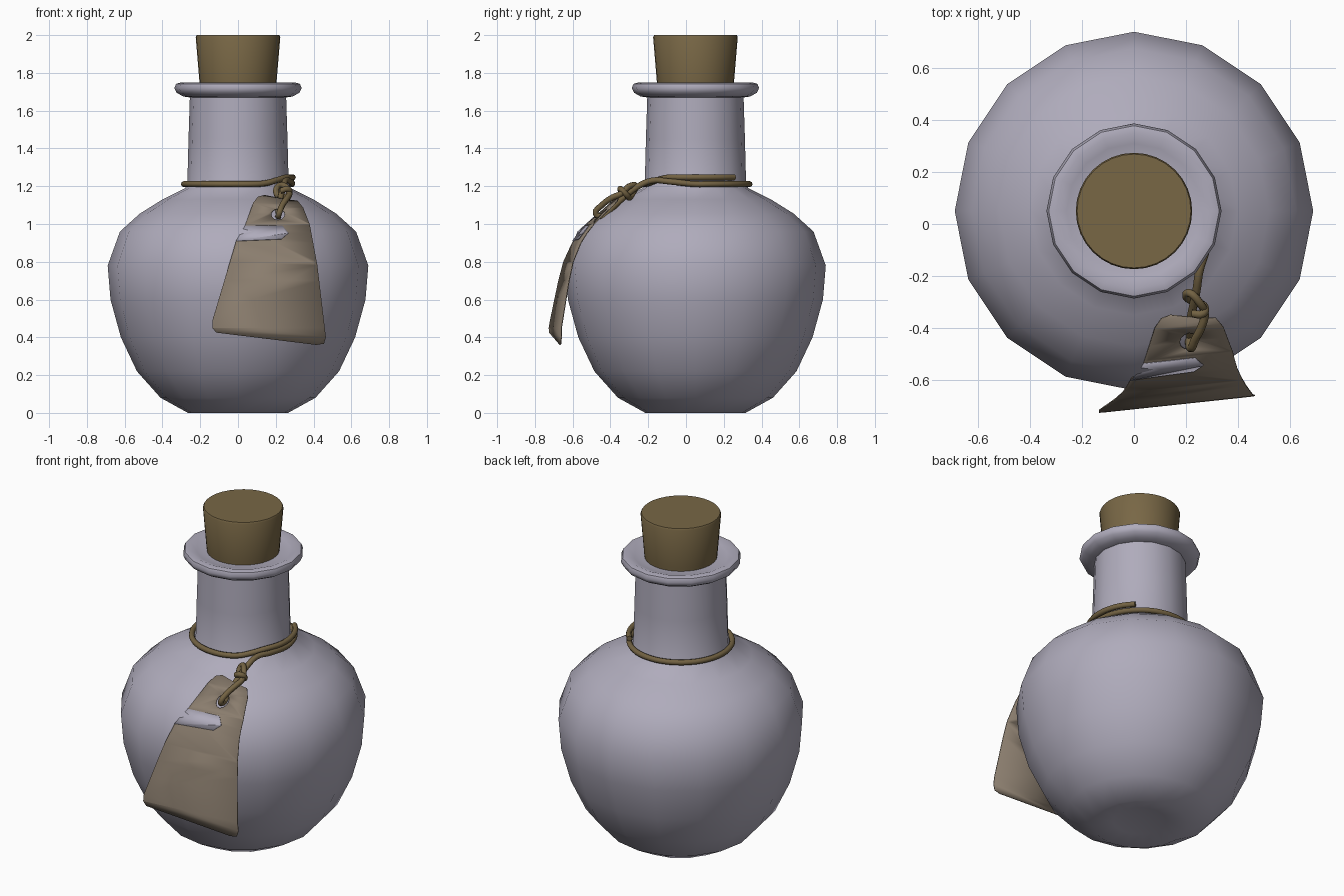
import bpy, bmesh, math
from mathutils import Vector

if "Cube" in bpy.data.objects:
    bpy.data.objects.remove(bpy.data.objects["Cube"])

CX, CY = 0.0, 0.05          # bottle axis


def material(name, rgb):
    m = bpy.data.materials.new(name)
    m.diffuse_color = (*rgb, 1)
    m.use_nodes = True
    m.node_tree.nodes["Principled BSDF"].inputs["Base Color"].default_value = m.diffuse_color
    return m


GLASS = material("lavender_glass", (0.43, 0.41, 0.50))
CORK = material("cork_brown", (0.188, 0.135, 0.06))
ROPE = material("cord_brown", (0.17, 0.122, 0.055))
PAPER = material("tag_paper", (0.255, 0.205, 0.155))


def finish(ob, mat, angle):
    ob.data.materials.clear()
    ob.data.materials.append(mat)
    bpy.ops.object.select_all(action='DESELECT')
    ob.select_set(True)
    bpy.context.view_layer.objects.active = ob
    bpy.ops.object.shade_smooth_by_angle(angle=math.radians(angle))
    return ob


def add_mesh(name, bm, mat, angle):
    me = bpy.data.meshes.new(name)
    bm.to_mesh(me)
    bm.free()
    ob = bpy.data.objects.new(name, me)
    bpy.context.collection.objects.link(ob)
    return finish(ob, mat, angle)


def lathe(name, profile, sides, mat, angle):
    bm = bmesh.new()
    vs = [bm.verts.new((CX + r, CY, z)) for r, z in profile]
    es = [bm.edges.new(p) for p in zip(vs, vs[1:])]
    bmesh.ops.spin(bm, geom=vs + es, cent=(CX, CY, 0), axis=(0, 0, 1),
                   angle=2 * math.pi, steps=sides, use_duplicate=False)
    bmesh.ops.remove_doubles(bm, verts=bm.verts, dist=1e-4)
    bmesh.ops.recalc_face_normals(bm, faces=bm.faces)
    return add_mesh(name, bm, mat, angle)


# Bottle: rounded body, neck, rolled rim and inner mouth
lathe("bottle", [
    (0, 0.03), (0.15, 0.022), (0.265, 0.0), (0.41, 0.08), (0.535, 0.22),
    (0.62, 0.40), (0.675, 0.60), (0.69, 0.78), (0.625, 0.96), (0.52, 1.055),
    (0.40, 1.13), (0.28, 1.19), (0.268, 1.22), (0.262, 1.45), (0.255, 1.67),
    (0.29, 1.675), (0.325, 1.695), (0.337, 1.72), (0.328, 1.742),
    (0.30, 1.75), (0.26, 1.735), (0.20, 1.73), (0.19, 1.62), (0, 1.62)],
    16, GLASS, 50)

# Tapered cork stopper
lathe("cork", [(0, 1.64), (0.192, 1.64), (0.204, 1.75), (0.224, 1.99),
               (0.219, 2.0), (0, 2.0)], 32, CORK, 50)

# Cord: from the tag hole to the neck, once round, then overlapping the start
path = [(0.212, -0.435, 1.035), (0.215, -0.385, 1.09), (0.225, -0.33, 1.14),
        (0.24, -0.26, 1.195), (0.252, -0.18, 1.23), (0.278, -0.09, 1.225)]
for deg in range(0, 416, 15):
    rise = min(max((deg - 290) / 45, 0), 1)
    rise = rise * rise * (3 - 2 * rise)
    r = 0.286 + 0.004 * rise
    a = math.radians(deg)
    path.append((CX + r * math.cos(a), CY + r * math.sin(a), 1.211 + 0.036 * rise))

# Knot: through the hole, up the front and around the cord
knot = [(0.212, -0.435, 1.035), (0.217, -0.478, 1.055), (0.235, -0.445, 1.10),
        (0.262, -0.39, 1.14), (0.272, -0.345, 1.16), (0.25, -0.30, 1.20),
        (0.213, -0.265, 1.20), (0.202, -0.28, 1.165), (0.23, -0.30, 1.14),
        (0.268, -0.315, 1.155), (0.265, -0.345, 1.185), (0.225, -0.345, 1.175)]


def cord(name, pts):
    cu = bpy.data.curves.new(name, 'CURVE')
    cu.dimensions = '3D'
    cu.bevel_depth = 0.016
    cu.bevel_resolution = 2
    cu.resolution_u = 4
    cu.use_fill_caps = True
    sp = cu.splines.new('BEZIER')
    sp.bezier_points.add(len(pts) - 1)
    for bp, p in zip(sp.bezier_points, pts):
        bp.co = p
        bp.handle_left_type = bp.handle_right_type = 'AUTO'
    ob = bpy.data.objects.new(name, cu)
    bpy.context.collection.objects.link(ob)
    bpy.ops.object.select_all(action='DESELECT')
    ob.select_set(True)
    bpy.context.view_layer.objects.active = ob
    bpy.ops.object.convert(target='MESH')
    finish(bpy.context.view_layer.objects.active, ROPE, 50)


cord("neck_cord", path)
cord("cord_knot", knot)

# Tag: flat outline draped in depth over the bottle
DRAPE = [(0.34, -0.695), (0.45, -0.692), (0.60, -0.666), (0.70, -0.648),
         (0.80, -0.625), (0.90, -0.582), (0.95, -0.55), (1.0, -0.51),
         (1.05, -0.457), (1.10, -0.402), (1.16, -0.34)]


def depth(x, z):
    for (z0, y0), (z1, y1) in zip(DRAPE, DRAPE[1:]):
        if z <= z1:
            break
    return y0 + (y1 - y0) * (z - z0) / (z1 - z0) + 0.11 * (x - 0.16)


def sheet(name, loops, mat, offset, thick):
    cu = bpy.data.curves.new(name + "_outline", 'CURVE')
    cu.dimensions = '2D'
    cu.fill_mode = 'BOTH'
    for pts in loops:
        sp = cu.splines.new('POLY')
        sp.points.add(len(pts) - 1)
        for p, (x, z) in zip(sp.points, pts):
            p.co = (x, z, 0, 1)
        sp.use_cyclic_u = True
    tmp = bpy.data.objects.new(name + "_outline", cu)
    bm = bmesh.new()
    me = tmp.to_mesh()
    bm.from_mesh(me)
    tmp.to_mesh_clear()
    bpy.data.objects.remove(tmp)
    bmesh.ops.remove_doubles(bm, verts=bm.verts, dist=1e-4)
    for z, _ in DRAPE:
        bmesh.ops.bisect_plane(bm, geom=bm.verts[:] + bm.edges[:] + bm.faces[:],
                               plane_co=(0, z, 0), plane_no=(0, 1, 0))
    for v in bm.verts:
        x, z = v.co.x, v.co.y
        v.co = Vector((x, depth(x, z) + offset, z))
    bm.normal_update()
    for f in bm.faces:
        if f.normal.y > 0:
            f.normal_flip()
    ob = add_mesh(name, bm, mat, 40)
    s = ob.modifiers.new("thickness", 'SOLIDIFY')
    s.thickness = thick
    s.offset = 0


hole = [(0.212 + 0.036 * math.cos(i * math.pi / 6),
         1.05 + 0.03 * math.sin(i * math.pi / 6)) for i in range(12)]
sheet("paper_tag", [[
    (-0.115, 0.425), (0.415, 0.36), (0.455, 0.366), (0.465, 0.40),
    (0.42, 0.78), (0.38, 0.995), (0.345, 1.085), (0.315, 1.122),
    (0.25, 1.13), (0.14, 1.152), (0.105, 1.143), (0.08, 1.11),
    (0.037, 0.99), (-0.01, 0.91), (-0.135, 0.49), (-0.135, 0.45)], hole],
    PAPER, 0, 0.005)

# Pale strip where the glass shows across the tag
sheet("tag_strip", [[(-0.01, 0.91), (0.23, 0.92), (0.267, 0.952),
                     (0.235, 0.99), (0.037, 0.99)]], GLASS, -0.006, 0.004)
